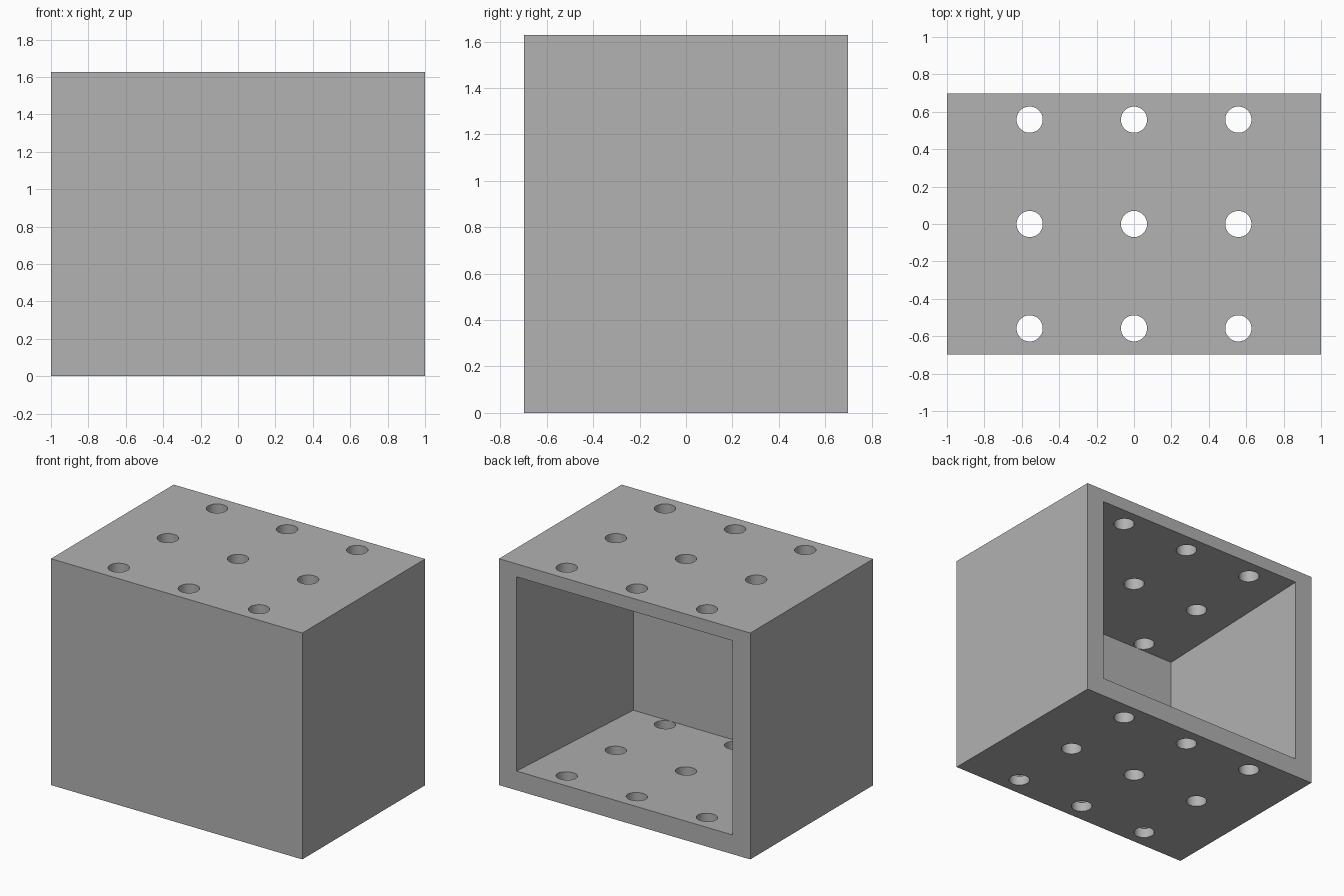
import bpy
import bmesh
import math
from mathutils import Matrix

if "Cube" in bpy.data.objects:
    bpy.data.objects.remove(bpy.data.objects["Cube"])

WIDTH, DEPTH, HEIGHT = 2.0, 1.395, 1.628
WALL = 0.14            # side walls
BACK = DEPTH / 2       # open side
INNER_FRONT = -0.629   # inner face of the front wall
PITCH, RADIUS = 0.558, 0.07

grey = bpy.data.materials.new("grey")
grey.use_nodes = True
colour = (0.445, 0.445, 0.445, 1)
grey.diffuse_color = colour
grey.node_tree.nodes["Principled BSDF"].inputs["Base Color"].default_value = colour


def add_object(name, bm):
    bmesh.ops.recalc_face_normals(bm, faces=bm.faces)
    mesh = bpy.data.meshes.new(name)
    bm.to_mesh(mesh)
    bm.free()
    mesh.materials.append(grey)
    obj = bpy.data.objects.new(name, mesh)
    bpy.context.collection.objects.link(obj)
    return obj


def prism(name, profile, half_width):
    """Extrude a (y, z) side profile across x."""
    bm = bmesh.new()
    face = bm.faces.new([bm.verts.new((-half_width, y, z)) for y, z in profile])
    extruded = bmesh.ops.extrude_face_region(bm, geom=[face])["geom"]
    verts = [v for v in extruded if isinstance(v, bmesh.types.BMVert)]
    bmesh.ops.translate(bm, verts=verts, vec=(2 * half_width, 0, 0))
    return add_object(name, bm)


def subtract(target, cutter):
    """Cut, bake the result and drop the cutter."""
    cutter.hide_render = True
    mod = target.modifiers.new("cut", 'BOOLEAN')
    mod.operation = 'DIFFERENCE'
    mod.solver = 'EXACT'
    mod.object = cutter
    bpy.context.view_layer.update()
    evaluated = target.evaluated_get(bpy.context.evaluated_depsgraph_get())
    mesh = bpy.data.meshes.new_from_object(evaluated)
    target.modifiers.clear()
    target.data = mesh
    bpy.data.objects.remove(cutter)


# Outer box
box = prism("perforated_box", [(-BACK, 0), (BACK, 0), (BACK, HEIGHT), (-BACK, HEIGHT)], WIDTH / 2)

# Cavity open at the back, with sloping floor and ceiling
slope = 0.2 / (BACK - INNER_FRONT)
floor_back, floor_front = 0.138, 0.069
ceiling_back, ceiling_front = 1.535, 1.487
over = BACK + 0.1
grow = 0.1 / (BACK - INNER_FRONT)
cavity = prism("cavity_cutter", [
    (INNER_FRONT, floor_front),
    (over, floor_back + (floor_back - floor_front) * grow),
    (over, ceiling_back + (ceiling_back - ceiling_front) * grow),
    (INNER_FRONT, ceiling_front)], WIDTH / 2 - WALL)
subtract(box, cavity)

# Three by three grid of vertical holes through ceiling and floor
bm = bmesh.new()
for i in (-1, 0, 1):
    for j in (-1, 0, 1):
        bmesh.ops.create_cone(
            bm, cap_ends=True, segments=48, radius1=RADIUS, radius2=RADIUS,
            depth=HEIGHT + 0.4,
            matrix=Matrix.Translation((i * PITCH, j * PITCH, HEIGHT / 2)))
subtract(box, add_object("hole_cutter", bm))

# Smooth hole walls, sharp edges elsewhere
bpy.ops.object.select_all(action='DESELECT')
box.select_set(True)
bpy.context.view_layer.objects.active = box
bpy.ops.object.shade_smooth_by_angle(angle=math.radians(30))
